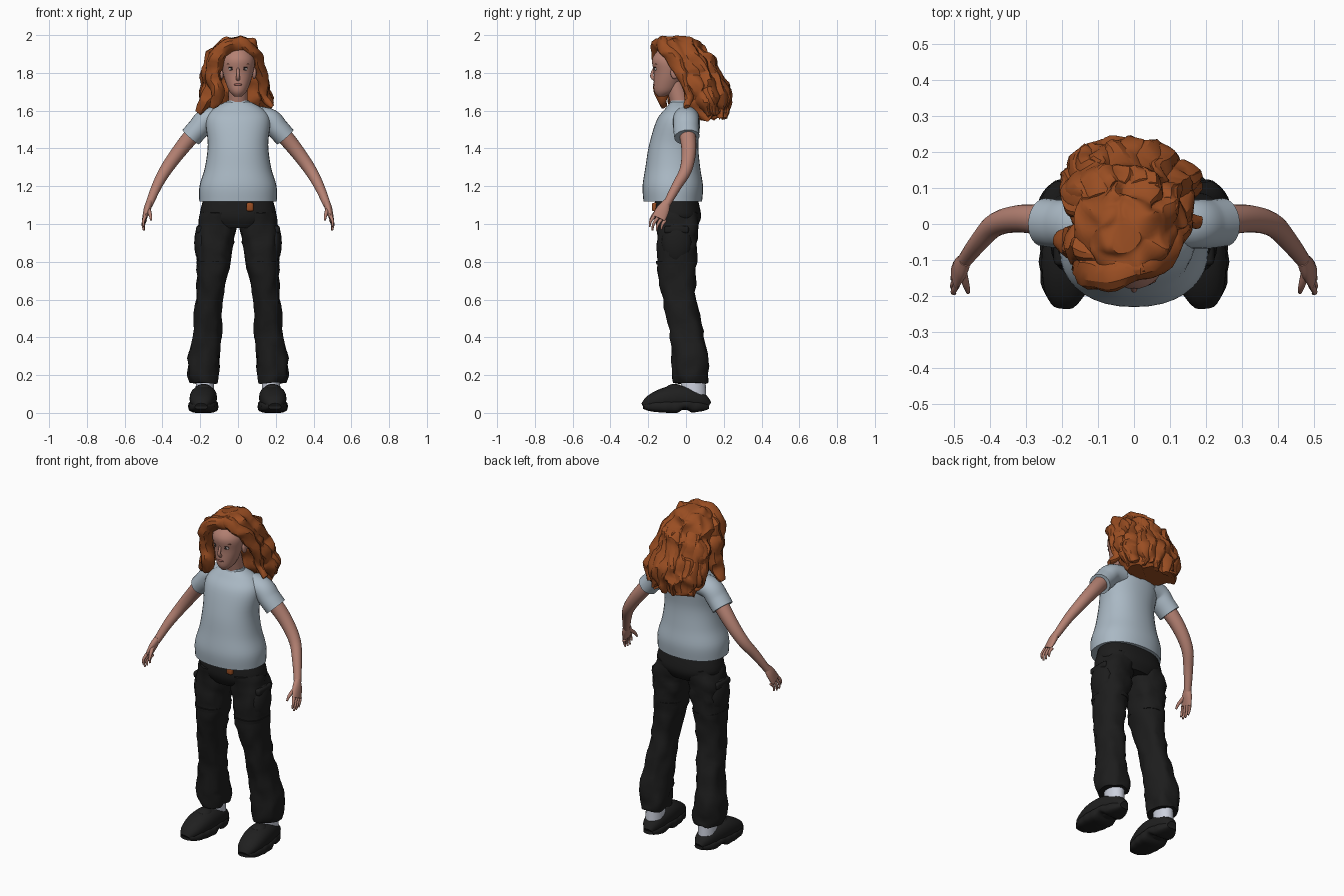
import bpy, bmesh, math, random
from mathutils import Vector, noise

random.seed(4)
cube = bpy.data.objects.get("Cube")
if cube:
    bpy.data.objects.remove(cube)


def material(name, *rgb):
    mat = bpy.data.materials.new(name)
    mat.use_nodes = True
    mat.diffuse_color = (*rgb, 1)
    shader = mat.node_tree.nodes["Principled BSDF"]
    shader.inputs["Base Color"].default_value = (*rgb, 1)
    shader.inputs["Roughness"].default_value = 0.8
    return mat


skin = material("skin", .46, .22, .17)
copper = material("copper_hair", .32, .075, .016)
cotton = material("pale_blue_cotton", .4, .48, .55)
cloth = material("black_cloth", .012, .012, .012)
leather = material("black_leather", .014, .014, .014)
sock_white = material("white_sock", .6, .63, .72)
eye_white = material("eye_white", .55, .5, .48)
dark = material("dark_iris", .03, .02, .02)
lip_red = material("lip", .36, .13, .11)
brow_brown = material("brow", .2, .07, .04)


def finish(name, bm, mat, angle):
    bmesh.ops.recalc_face_normals(bm, faces=bm.faces)
    mesh = bpy.data.meshes.new(name)
    bm.to_mesh(mesh)
    bm.free()
    mesh.materials.append(mat)
    for polygon in mesh.polygons:
        polygon.use_smooth = True
    mesh.set_sharp_from_angle(angle=math.radians(angle))
    bpy.context.collection.objects.link(bpy.data.objects.new(name, mesh))


def spline(keys, steps):
    """Catmull-Rom curve through tuples of equal length."""
    curve = []
    last = len(keys) - 1
    for i in range(last):
        before, start, end, after = (keys[max(0, min(last, i + k))] for k in (-1, 0, 1, 2))
        for step in range(steps):
            t = step / steps
            curve.append([q + t * (r - p + t * (2*p - 5*q + 4*r - s + t * (3*q - p - 3*r + s))) / 2
                          for p, q, r, s in zip(before, start, end, after)])
    return curve + [list(keys[-1])]


def loft(name, keys, mat, sides=20, steps=5, upright=False, ref=(0, 1, 0),
         power=2, rough=0, side=1, angle=45):
    """Skin through rings given as x, y, z and two radii."""
    rings = spline(keys, steps)
    points = [Vector(ring[:3]) for ring in rings]
    bm = bmesh.new()
    loops = []
    for i, (ring, point) in enumerate(zip(rings, points)):
        along = points[min(i + 1, len(points) - 1)] - points[max(i - 1, 0)]
        if upright:
            along = Vector((0, 0, 1))
        across = along.cross(Vector(ref)).normalized()
        over = across.cross(along.normalized())
        loop = []
        for k in range(sides):
            turn = math.tau * k / sides
            c, s = (math.copysign(abs(w) ** (2 / power), w) for w in (math.cos(turn), math.sin(turn)))
            corner = point + across * c * ring[3] + over * s * ring[4]
            corner += noise.noise_vector(corner * 16) * rough
            corner.x *= side
            loop.append(bm.verts.new(corner))
        loops.append(loop)
    for lower, upper in zip(loops, loops[1:]):
        for k in range(sides):
            j = (k + 1) % sides
            bm.faces.new((lower[k], lower[j], upper[j], upper[k]))
    bm.faces.new(loops[0])
    bm.faces.new(loops[-1])
    finish(name, bm, mat, angle)


def column(name, rows, mat, **options):
    """Upright loft on the centre line; rows hold z, y, half width, half depth."""
    loft(name, [(0, y, z, wide, deep) for z, y, wide, deep in rows], mat, upright=True, **options)


def tube(name, path, first, last, mat, depth=1, **options):
    """Limb whose radius runs evenly from first to last."""
    count = len(path) - 1
    radii = [first + (last - first) * i / count for i in range(count + 1)]
    loft(name, [(*p, r, r * depth) for p, r in zip(path, radii)], mat, **options)


def lock(name, path, thick, **options):
    """Wavy strand of hair, full in the middle and thin at the tip."""
    count = len(path) - 1
    radii = [thick * math.sin(math.pi * (.2 + .7 * i / count)) for i in range(count + 1)]
    loft(name, [(*p, r, r) for p, r in zip(path, radii)], copper, sides=14, angle=30, **options)


def ball(name, at, size, mat):
    bm = bmesh.new()
    bmesh.ops.create_uvsphere(bm, u_segments=16, v_segments=10, radius=1)
    bmesh.ops.scale(bm, vec=size, verts=bm.verts)
    bmesh.ops.translate(bm, vec=at, verts=bm.verts)
    finish(name, bm, mat, 80)


def rounded_box(name, at, size, mat):
    bm = bmesh.new()
    bmesh.ops.create_cube(bm, size=1)
    bmesh.ops.scale(bm, vec=size, verts=bm.verts)
    bmesh.ops.translate(bm, vec=at, verts=bm.verts)
    bmesh.ops.bevel(bm, geom=bm.edges[:], offset=min(size) / 3, segments=3, profile=.5, affect='EDGES')
    finish(name, bm, mat, 45)


# Shirt, collar and trouser seat
column("shirt_body", [(1.12, -.07, .205, .155), (1.2, -.07, .204, .16), (1.3, -.07, .175, .145),
                      (1.42, -.065, .16, .13), (1.55, -.04, .17, .115), (1.61, -.03, .13, .08),
                      (1.645, -.03, .07, .05)], cotton, sides=36, power=2.2)
column("shirt_collar", [(1.62, -.03, .07, .06), (1.655, -.035, .058, .048)], cotton, sides=28)
column("trouser_seat", [(1.14, -.05, .18, .11), (1.04, -.045, .2, .125), (.98, -.045, .13, .1)],
       cloth, sides=32, power=2.3)
rounded_box("belt_tab", (.063, -.165, 1.09), (.038, .03, .045), copper)

# Neck, head and face
tube("neck", [(0, -.02, 1.6), (0, -.06, 1.75)], .052, .05, skin)
column("head", [(1.676, -.13, .02, .02), (1.71, -.11, .05, .06), (1.8, -.09, .08, .08), (1.88, -.085, .086, .092),
                (1.96, -.06, .04, .05)], skin, sides=32, angle=80)
tube("nose", [(0, -.162, 1.84), (0, -.181, 1.785), (0, -.16, 1.765)], .006, .012, skin, angle=80)
ball("mouth", (0, -.165, 1.738), (.022, .01, .007), lip_red)


def face_side(tag, side):
    ball(tag + "_eye", (side * .034, -.158, 1.82), (.016, .01, .008), eye_white)
    ball(tag + "_iris", (side * .034, -.167, 1.82), (.006, .004, .006), dark)
    ball(tag + "_eyelid", (side * .034, -.16, 1.829), (.018, .011, .003), dark)
    ball(tag + "_brow", (side * .038, -.155, 1.846), (.024, .012, .004), brow_brown)
    ball(tag + "_ear", (side * .086, -.06, 1.8), (.012, .022, .033), skin)


def arm(tag, side):
    tube(tag + "_sleeve", [(.1, 0, 1.565), (.17, 0, 1.55), (.21, 0, 1.505), (.25, .005, 1.46)],
         .06, .058, cotton, depth=1.15, sides=24, side=side)
    tube(tag + "_arm", [(.2, 0, 1.52), (.3, .015, 1.4), (.38, 0, 1.29), (.43, -.05, 1.2), (.472, -.105, 1.1)],
         .046, .02, skin, side=side)
    loft(tag + "_palm", [(.468, -.1, 1.12, .017, .018), (.48, -.12, 1.08, .019, .034), (.495, -.145, 1.03, .012, .038)],
         skin, side=side)
    # Fingers fan out from the knuckles and curl forward
    for i, length in enumerate((.9, 1.1, 1, .8)):
        knuckle = Vector((.492, -.17 + .02 * i, 1.04 - .007 * i))
        bend, tip = Vector((.01, -.02, -.03)) * length, Vector((.006, -.025, -.06)) * length
        tube(f"{tag}_finger_{i + 1}", [knuckle, knuckle + bend, knuckle + tip], .01, .005, skin, sides=10, side=side)
    tube(tag + "_thumb", [(.48, -.12, 1.09), (.465, -.17, 1.05), (.46, -.19, 1.02)],
         .014, .005, skin, sides=10, side=side)


def leg(tag, side):
    loft(tag + "_trouser_leg", [(.1, -.05, 1.06, .09, .11), (.118, -.045, .95, .1, .112), (.13, -.05, .8, .088, .105),
                                (.15, -.035, .6, .069, .09), (.17, .008, .4, .078, .09), (.182, .026, .22, .084, .096),
                                (.18, .028, .16, .072, .088)],
         cloth, sides=28, upright=True, power=2.3, rough=.016, side=side)
    loft(tag + "_knee_seam", [(.13, -.05, .785, .088, .107), (.13, -.05, .805, .091, .109)],
         cloth, sides=28, upright=True, power=2.3, side=side)
    ball(tag + "_cargo_pocket", (side * .19, -.05, .9), (.042, .08, .11), cloth)
    rounded_box(tag + "_pocket_flap", (side * .2, -.05, .97), (.045, .13, .04), cloth)
    tube(tag + "_sock", [(.175, .04, .08), (.175, .038, .22)], .05, .047, sock_white, depth=1.35, side=side)

    # Shoe: rounded upper over a ribbed sole, both widening toward the toe
    upper, sole = [], []
    stations = 12
    for k in range(stations + 1):
        t = k / stations
        round_end = (.05 + math.sin(math.pi * t)) ** .3
        x, y, wide = .17 + .025 * t, .12 - .345 * t, .072 + .012 * t
        high = (.056 + .012 * math.sin(math.pi * t) - .008 * t) * round_end
        upper.append((x, y, .015 + high, wide * .9 * round_end, high))
        arch = .01 if k in (4, 5) else 0
        sole.append((x, y, .034 + arch, wide * round_end - .004 * (k % 2), (.034 - arch) * round_end))
    for part, keys, squareness in (("upper", upper, 2.3), ("sole", sole, 3.2)):
        loft(f"{tag}_shoe_{part}", keys, leather, steps=2, ref=(0, 0, 1), power=squareness, side=side)
    ball(tag + "_shoe_tongue", (side * .182, -.06, .125), (.045, .05, .028), leather)


for tag, side in (("left", 1), ("right", -1)):
    face_side(tag, side)
    arm(tag, side)
    leg(tag, side)

# Hair mass from crown to ends, with shallow wavy locks sunk into its back
mass = [(-.02, -.04, 1.99, .03, .04), (-.02, -.035, 1.965, .095, .11), (-.02, 0, 1.89, .14, .12),
        (-.02, .055, 1.8, .155, .11), (-.015, .1, 1.66, .182, .11), (-.015, .125, 1.56, .15, .08)]
loft("hair_mass", mass, copper, sides=56, steps=8, upright=True, rough=.03, angle=30)
for i in range(12):
    around = math.radians(17 * i - 4)
    path = []
    for k, (x, y, z, wide, deep) in enumerate(mass[2:]):
        swing = around + random.uniform(-.16, .16)
        flare = .8 + .009 * k ** 3
        drop = random.uniform(-.025, .01) + .04 * abs(math.cos(around)) if k == 3 else 0
        path.append((x + wide * flare * math.cos(swing), y + deep * flare * math.sin(swing), z + drop))
    lock(f"back_lock_{i + 1}", path, .046, ref=(-math.sin(around), math.cos(around), 0), steps=8, rough=.026)

# Locks framing the face, heavier on the right
lock("right_fringe", [(.03, -.12, 1.955), (-.05, -.135, 1.94), (-.11, -.13, 1.88), (-.125, -.12, 1.78),
                      (-.115, -.13, 1.68), (-.14, -.12, 1.62)], .048, rough=.02)
lock("right_outer_lock", [(-.08, -.08, 1.93), (-.13, -.07, 1.86), (-.14, -.05, 1.75), (-.17, -.05, 1.65),
                          (-.21, -.05, 1.59)], .055, rough=.02)
lock("left_fringe", [(-.05, -.12, 1.96), (.03, -.125, 1.95), (.09, -.08, 1.89), (.115, -.02, 1.8),
                     (.135, .01, 1.69), (.175, .01, 1.62)], .036, rough=.02)
